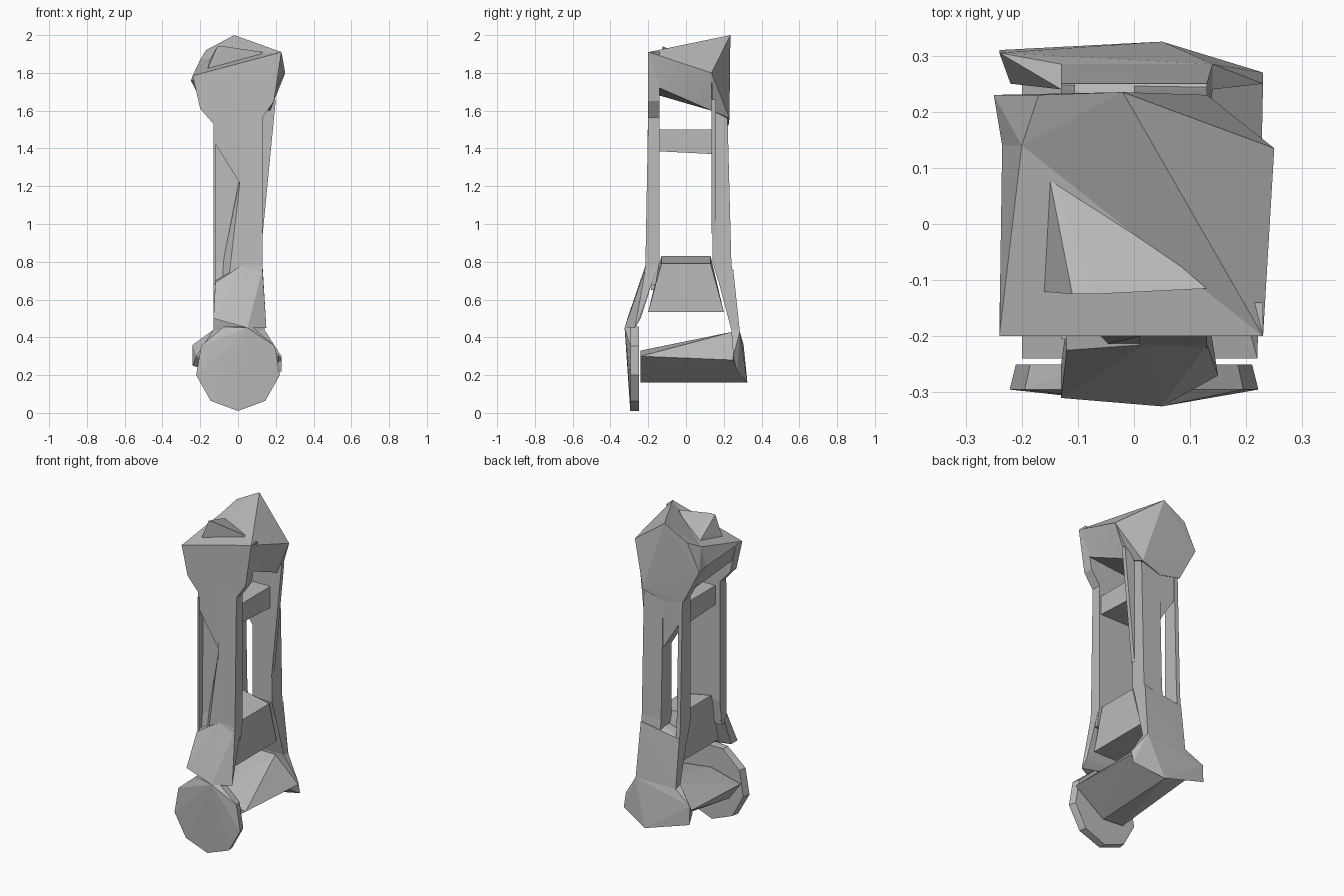
import bpy, bmesh, math

cube = bpy.data.objects.get("Cube")
if cube:
    bpy.data.objects.remove(cube, do_unlink=True)

grey = bpy.data.materials.new("plain grey")
grey.use_nodes = True
grey.diffuse_color = (0.5, 0.5, 0.5, 1)
grey.node_tree.nodes["Principled BSDF"].inputs["Base Color"].default_value = (0.5, 0.5, 0.5, 1)


def finish(name, bm, smooth=False):
    """Turn a bmesh into a named grey object."""
    bmesh.ops.recalc_face_normals(bm, faces=bm.faces)
    mesh = bpy.data.meshes.new(name)
    bm.to_mesh(mesh)
    bm.free()
    mesh.materials.append(grey)
    obj = bpy.data.objects.new(name, mesh)
    bpy.context.collection.objects.link(obj)
    if smooth:
        bpy.ops.object.select_all(action='DESELECT')
        obj.select_set(True)
        bpy.context.view_layer.objects.active = obj
        bpy.ops.object.shade_smooth_by_angle(angle=math.radians(25))


def hull(name, points, smooth=False):
    """Faceted solid wrapped around a few corner points."""
    bm = bmesh.new()
    for p in points:
        bm.verts.new(p)
    result = bmesh.ops.convex_hull(bm, input=bm.verts)
    loose = {v for v in result["geom_interior"] + result["geom_unused"]
             if isinstance(v, bmesh.types.BMVert) and v.is_valid}
    bmesh.ops.delete(bm, geom=list(loose), context='VERTS')
    finish(name, bm, smooth)


def side_prism(name, profile, x0, x1):
    """Extrude a (y, z) profile across x."""
    bm = bmesh.new()
    face = bm.faces.new([bm.verts.new((x0, y, z)) for y, z in profile])
    out = bmesh.ops.extrude_face_region(bm, geom=[face])
    moved = [g for g in out["geom"] if isinstance(g, bmesh.types.BMVert)]
    bmesh.ops.translate(bm, verts=moved, vec=(x1 - x0, 0, 0))
    finish(name, bm)


def front_prism(name, outline, y0, y1):
    """Solid between two y planes with an (x, z) outline."""
    hull(name, [(x, y, z) for x, z in outline for y in (y0, y1)])


# Top barrel: slanted front lip, low body, ridge rising to the back cap
lip = [(-0.24, 1.785), (0.23, 1.91), (0.19, 1.65), (0.12, 1.55),
       (-0.03, 1.51), (-0.13, 1.53), (-0.2, 1.61)]
front_prism("top_front_cap", lip, -0.2, -0.14)
lip_left, lip_right = (-0.24, -0.2, 1.785), (0.23, -0.2, 1.91)
crest, shoulder, peak = (-0.2, 0.14, 1.87), (0.25, 0.135, 1.8), (-0.02, 0.235, 2)
hull("top_barrel", [lip_left, lip_right, (0.2, -0.14, 1.72), (-0.21, -0.14, 1.68),
                    (-0.235, 0.14, 1.76), crest, shoulder, (0.17, 0.135, 1.6),
                    (-0.15, 0.14, 1.6)], True)
hull("top_ridge", [lip_right, crest, shoulder, peak, (0.1, 0.14, 1.7)], True)
hull("top_back_cap", [peak, shoulder, crest, (-0.17, 0.23, 1.92), (-0.25, 0.23, 1.76),
                      (-0.14, 0.225, 1.55), (0, 0.225, 1.52), (0.13, 0.23, 1.56),
                      (0.14, 0.14, 1.6), (-0.14, 0.14, 1.57), (-0.235, 0.14, 1.76)])
hull("top_wedge", [(-0.11, -0.125, 1.94), (-0.07, -0.125, 1.94), (0.13, -0.115, 1.91),
                   (-0.16, 0.13, 1.85), (-0.17, -0.12, 1.8), (0.1, -0.11, 1.85)])

# Front bar: full right rail, recessed left panel with a slanted rib
side_prism("front_bar_rail", [(-0.2, 1.6), (-0.14, 1.7), (-0.14, 0.8), (-0.16, 0.68),
                              (-0.23, 0.68), (-0.215, 0.78)], 0.01, 0.13)
side_prism("front_bar_panel", [(-0.165, 1.6), (-0.14, 1.6), (-0.14, 0.8), (-0.16, 0.65),
                               (-0.185, 0.65), (-0.17, 0.8)], -0.13, 0.01)
front_prism("front_bar_gusset", [(-0.13, 1.55), (0.02, 1.55), (0.02, 1.2), (-0.13, 1.44)], -0.2, -0.15)
hull("front_bar_rib", [(0.01, -0.2, 1.22), (0.02, -0.215, 0.75), (-0.05, -0.215, 0.7),
                       (0, -0.15, 1.22), (-0.1, -0.16, 0.7), (0.02, -0.15, 0.75)])
front_prism("front_bar_edge", [(-0.13, 1.5), (-0.12, 1.5), (-0.12, 0.68), (-0.13, 0.68)], -0.205, -0.15)

# Back bar: right rail, thin left rail and an open slot between
rear = [(0.22, 1.56), (0.14, 1.6), (0.14, 0.8), (0.17, 0.7), (0.25, 0.7), (0.24, 0.8)]
side_prism("back_bar_rail", rear, 0, 0.13)
side_prism("back_bar_edge", rear, -0.13, -0.105)
front_prism("back_bar_gusset", [(-0.13, 1.58), (0.02, 1.58), (0.02, 1.2), (-0.13, 1.44)], 0.14, 0.22)
front_prism("back_bar_flare", [(0.2, 1.66), (0.12, 1.6), (0.12, 0.95), (0.131, 0.95)], 0.135, 0.16)

# Cross webs tying the two bars together
side_prism("upper_web", [(-0.15, 1.5), (0.15, 1.5), (0.15, 1.37), (-0.15, 1.385)], -0.1, 0.12)
web = []
for x, top in ((-0.08, 0.83), (0.12, 0.79)):
    web += [(x, -0.13, top), (x, 0.13, top), (x, 0.2, 0.535), (x, -0.2, 0.535)]
hull("middle_web", web)

# Front foot: splayed neck and rounded disc
hull("front_neck", [(0.02, -0.215, 0.78), (0.13, -0.215, 0.76), (0.13, -0.15, 0.78),
                    (-0.12, -0.18, 0.7), (-0.12, -0.225, 0.69), (-0.13, -0.31, 0.5),
                    (-0.13, -0.25, 0.5), (0.05, -0.325, 0.45), (0.15, -0.27, 0.45), (0.14, -0.24, 0.5)])
disc = []
for i in range(9):
    a = 2 * math.pi * i / 9 - math.pi / 2
    x, z = 0.225 * math.cos(a), 0.24 + 0.23 * math.sin(a)
    disc += [(x, -0.295, z), (x * 0.95, -0.25, z)]
hull("front_disc", disc + [(0.05, -0.325, 0.45)])

# Back foot: narrow neck ending in a lobe that kicks outward
neck_end = [(-0.13, 0.24, 0.44), (0.14, 0.24, 0.44), (0.14, 0.285, 0.43), (-0.13, 0.285, 0.43)]
hull("back_neck", neck_end + [(-0.13, 0.17, 0.72), (0.13, 0.15, 0.78),
                              (0.13, 0.25, 0.76), (-0.13, 0.25, 0.72)])
low_point = (0.05, 0.325, 0.16)
hull("back_lobe", neck_end + [low_point, (-0.24, 0.31, 0.25), (-0.24, 0.305, 0.36),
                              (0.23, 0.27, 0.22), (0.23, 0.25, 0.3), (-0.22, 0.25, 0.3)])

# Lower barrel: low at the front end, taller at the back end
hull("lower_barrel", [(0.22, -0.24, 0.3), (0.02, -0.24, 0.16), (-0.12, -0.24, 0.17),
                      (-0.2, -0.24, 0.28), (0, -0.24, 0.33), low_point, (0.23, 0.25, 0.28),
                      (-0.2, 0.25, 0.3), (-0.05, 0.25, 0.43), (0.08, 0.25, 0.43)])
